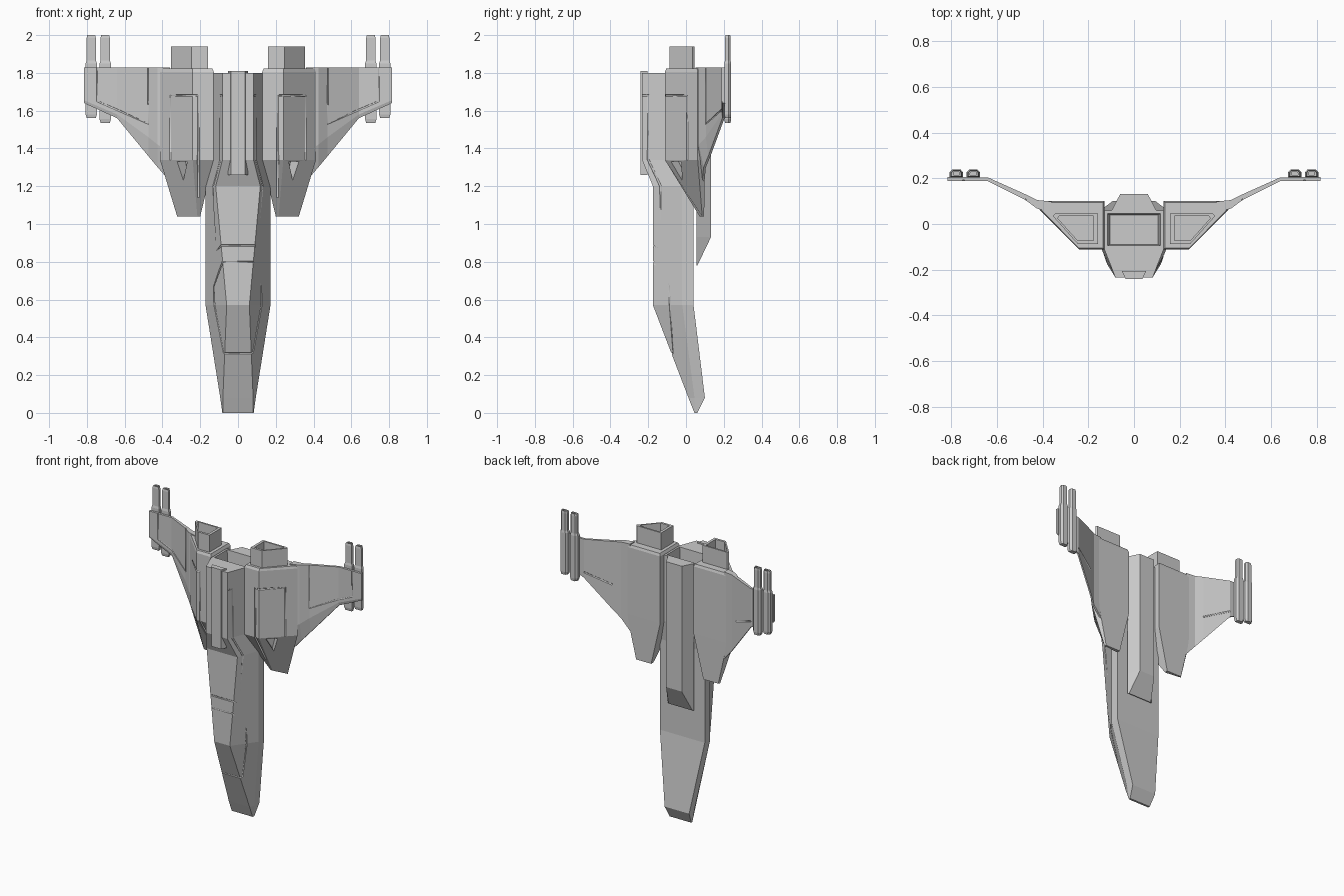
import bpy, bmesh
from mathutils import Vector

if "Cube" in bpy.data.objects:
    bpy.data.objects.remove(bpy.data.objects["Cube"])


def loft(name, rings):
    """Skin a list of equal-length point rings and cap both ends."""
    bm = bmesh.new()
    rows = [[bm.verts.new(p) for p in ring] for ring in rings]
    n = len(rows[0])
    for a, b in zip(rows, rows[1:]):
        for i in range(n):
            j = (i + 1) % n
            bm.faces.new((a[i], a[j], b[j], b[i]))
    bm.faces.new(rows[0])
    bm.faces.new(rows[-1])
    bmesh.ops.recalc_face_normals(bm, faces=bm.faces)
    me = bpy.data.meshes.new(name)
    bm.to_mesh(me)
    bm.free()
    ob = bpy.data.objects.new(name, me)
    bpy.context.collection.objects.link(ob)
    return ob


def at_z(section, z, s=1):
    return [(s * x, y, z) for x, y in section]


def both(half):
    """Complete a half section by mirroring it in x."""
    return half + [(-x, y) for x, y in reversed(half)]


def scaled(section, k):
    c = sum((Vector(p) for p in section), Vector((0, 0))) / len(section)
    return [tuple(c + (Vector(p) - c) * k) for p in section]


def cut(target, cutter):
    """Subtract the cutter, keeping the target if the cut fails."""
    mod = target.modifiers.new("cut", 'BOOLEAN')
    mod.operation = 'DIFFERENCE'
    mod.solver = 'EXACT'
    mod.object = cutter
    cutter.hide_render = True
    bpy.context.view_layer.update()
    dg = bpy.context.evaluated_depsgraph_get()
    me = bpy.data.meshes.new_from_object(target.evaluated_get(dg))
    size = target.dimensions.copy()
    target.modifiers.clear()
    if len(me.vertices):
        ext = Vector([max(v.co[i] for v in me.vertices) - min(v.co[i] for v in me.vertices) for i in range(3)])
        if (ext - size).length < 0.03:
            target.data = me
    bpy.data.objects.remove(cutter)


def groove(target, pts, closed=False, r=0.006):
    """Engrave a thin panel line along a path on the surface."""
    cu = bpy.data.curves.new("groove", 'CURVE')
    cu.dimensions = '3D'
    cu.bevel_depth = r
    cu.bevel_resolution = 0
    cu.use_fill_caps = True
    sp = cu.splines.new('POLY')
    sp.points.add(len(pts) - 1)
    for p, co in zip(sp.points, pts):
        p.co = (*co, 1)
    sp.use_cyclic_u = closed
    tube = bpy.data.objects.new("groove_path", cu)
    bpy.context.collection.objects.link(tube)
    bpy.context.view_layer.update()
    dg = bpy.context.evaluated_depsgraph_get()
    me = bpy.data.meshes.new_from_object(tube.evaluated_get(dg))
    bpy.data.objects.remove(tube)
    bm = bmesh.new()
    bm.from_mesh(me)
    bmesh.ops.remove_doubles(bm, verts=bm.verts, dist=1e-5)
    bmesh.ops.recalc_face_normals(bm, faces=bm.faces)
    bm.to_mesh(me)
    bm.free()
    cutter = bpy.data.objects.new("groove_cutter", me)
    bpy.context.collection.objects.link(cutter)
    cut(target, cutter)


# Fuselage stations: z, front half width, front y, side half width, side y range
HULL = [(0, .08, .045, .083, .05, .06),
        (.08, .08, .013, .094, .045, .10),
        (.57, .06, -.175, .172, -.02, .04),
        (1.2, .118, -.175, .172, -.02, .04),
        (1.34, .082, -.233, .13, -.11, .058),
        (1.8, .082, -.233, .13, -.11, .058)]


def skin(y, z):
    """Point on the slanted flank of the fuselage."""
    for p, q in zip(HULL, HULL[1:]):
        if p[0] <= z <= q[0]:
            t = (z - p[0]) / (q[0] - p[0])
            _, a, yf, w, y1, _ = [u + (v - u) * t for u, v in zip(p, q)]
            y = max(y, yf)
            return (a + (w - a) * (y - yf) / (y1 - yf), y, z)


rings = [at_z(both([(a, yf), (w, y1), (w, y2)]), z) for z, a, yf, w, y1, y2 in HULL]
well = both([(.115, -.095), (.115, -.02), (.115, .045)])
rings += [at_z(well, 1.8), at_z(scaled(well, .92), 1.7)]
fuselage = loft("fuselage", rings)

# Fuselage panel lines, running down one flank and up the other
for path, closed in (
        ([(-.233, 1.68), (-.2, 1.68), (-.2, 1.34), (-.135, 1.2), (-.135, .86), (-.175, .885)], False),
        ([(-.175, .8), (-.09, .67), (-.085, .57), (-.066, .32), (-.1, .315)], True)):
    side = [skin(y, z) for y, z in path]
    groove(fuselage, side + [(-x, y, z) for x, y, z in reversed(side)], closed)

# Rear spine and front plate
spine = both([(.10, .055), (.06, .132)])
loft("rear_spine", [at_z(both([(.10, .055), (.092, .06)]), .78), at_z(spine, .93), at_z(spine, 1.8)])
plate = both([(.054, -.205), (.037, -.24)])
loft("front_plate", [at_z(plate, 1.26), at_z(plate, 1.81)])

POD = [(.128, -.112), (.24, -.112), (.413, .062), (.385, .10), (.128, .10)]
POD_TIP = [(.20, .072), (.215, .072), (.322, .086), (.315, .096), (.20, .096)]
NOZZLE = [(.158, -.088), (.245, -.088), (.355, .035), (.345, .046), (.158, .046)]
BARREL = [(-.03, 0), (-.03, .022), (-.018, .036), (.018, .036), (.03, .022), (.03, 0)]

for s, tag in ((1, "right"), (-1, "left")):
    # Engine pod with tapered lower end
    pod = loft(tag + "_engine_pod", [at_z(POD_TIP, 1.04, s), at_z(POD, 1.34, s),
                                     at_z(POD, 1.805, s), at_z(scaled(POD, .94), 1.822, s)])
    groove(pod, [(s * x, y, z) for x, y, z in (
        (.208, .01, 1.14), (.21, -.112, 1.34), (.21, -.112, 1.68),
        (.24, -.112, 1.68), (.358, .007, 1.68), (.358, .007, 1.34))])
    tri = ((.27, -.08, 1.33), (.322, -.025, 1.33), (.30, -.03, 1.23))
    notch = loft("notch", [[(s * (x + .73 * d), y - .68 * d, z) for x, y, z in tri] for d in (-.06, .05)])
    cut(pod, notch)

    # Hollow exhaust nozzle
    bore = scaled(NOZZLE, .8)
    loft(tag + "_nozzle", [at_z(NOZZLE, 1.8, s), at_z(NOZZLE, 1.94, s),
                           at_z(bore, 1.94, s), at_z(bore, 1.83, s)])

    # Cranked wing: x, front y, back y, bottom z, leading edge chamfer height
    rings = []
    for x, y0, y1, zb, ch in ((.36, .05, .098, 1.225, .15), (.425, .068, .105, 1.30, .12),
                              (.475, .105, .13, 1.36, .10), (.64, .188, .204, 1.56, .02),
                              (.815, .188, .206, 1.64, .015)):
        rings.append([(s * x, y, z) for y, z in (
            (y1 - .012, zb), (y1, zb), (y1, 1.828), (y0, 1.828), (y0, zb + ch))])
    wing = loft(tag + "_wing", rings)
    groove(wing, [(s * x, y, z) for x, y, z in (
        (.475, .105, 1.84), (.475, .105, 1.53), (.64, .188, 1.605), (.745, .188, 1.65), (.745, .188, 1.84))])
    groove(wing, [(s * x, y, z) for x, y, z in ((.475, .13, 1.53), (.64, .204, 1.60))], r=.005)

    # Twin wingtip cannons with hollow muzzles
    for x, low, spot in ((.703, 1.535, "inner"), (.777, 1.56, "outer")):
        rings = []
        for z, k in ((low, .8), (low + .02, 1), (1.85, 1), (1.865, .82), (1.985, .82),
                     (2.0, .7), (2.0, .45), (1.92, .45)):
            rings.append([(s * (x + px), .203 + py, z) for px, py in scaled(BARREL, k)])
        loft(f"{tag}_{spot}_cannon", rings)
